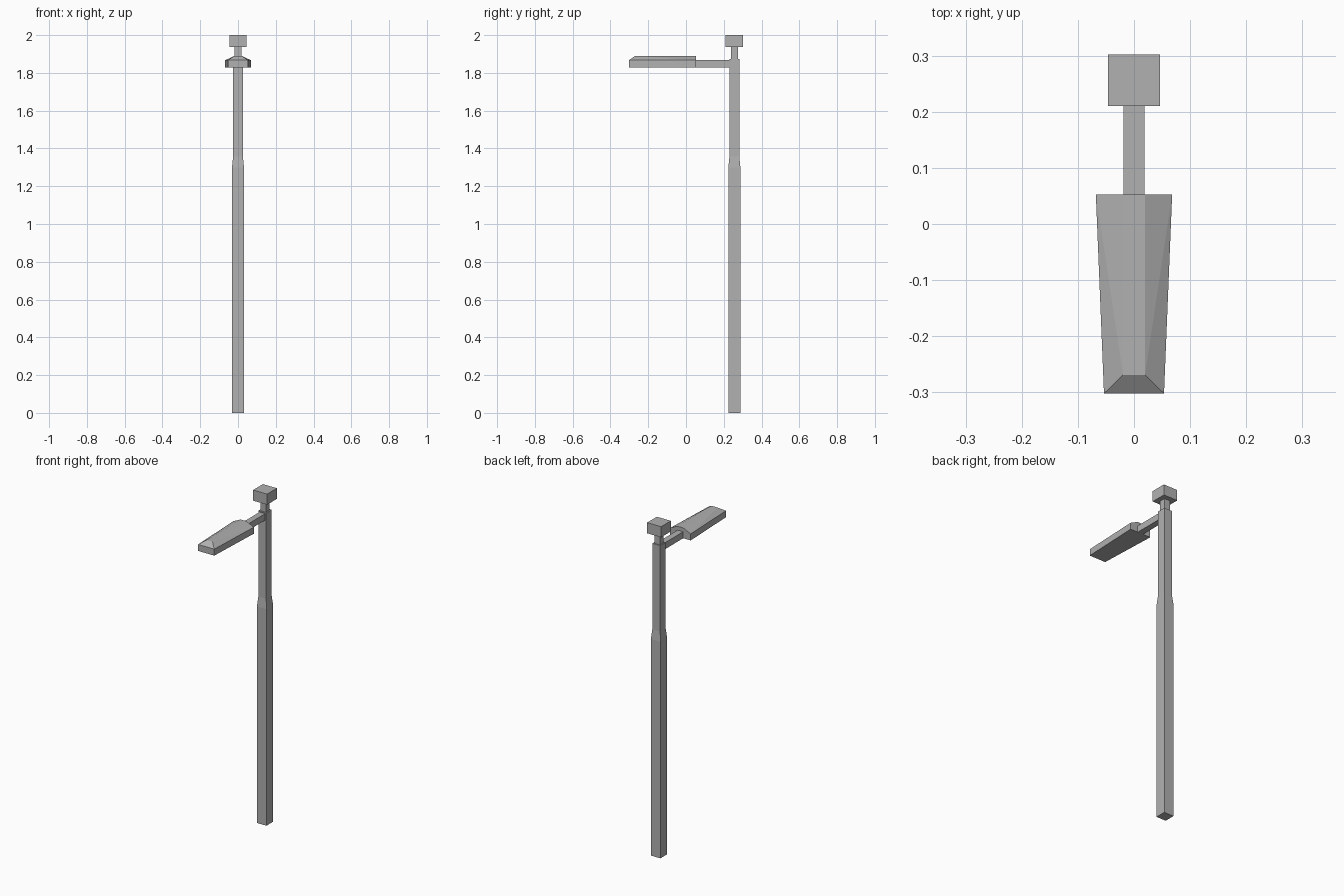
import bpy, bmesh

if "Cube" in bpy.data.objects:
    bpy.data.objects.remove(bpy.data.objects["Cube"])

POLE_Y = 0.2562

# Dark grey metal
metal = bpy.data.materials.new("dark_grey_metal")
metal.diffuse_color = (0.44, 0.44, 0.44, 1)
metal.use_nodes = True
metal.node_tree.nodes["Principled BSDF"].inputs["Base Color"].default_value = metal.diffuse_color


def make_object(name, verts, faces):
    mesh = bpy.data.meshes.new(name)
    mesh.from_pydata(verts, [], faces)
    bm = bmesh.new()
    bm.from_mesh(mesh)
    bmesh.ops.recalc_face_normals(bm, faces=bm.faces)
    bm.to_mesh(mesh)
    bm.free()
    mesh.materials.append(metal)
    obj = bpy.data.objects.new(name, mesh)
    bpy.context.collection.objects.link(obj)
    return obj


def square_column(name, sections, y=POLE_Y):
    """Loft square rings given as (half width, height)."""
    verts, faces = [], []
    for h, z in sections:
        verts += [(-h, y - h, z), (h, y - h, z), (h, y + h, z), (-h, y + h, z)]
    for s in range(len(sections) - 1):
        for i in range(4):
            j = (i + 1) % 4
            faces.append((4*s + i, 4*s + j, 4*s + 4 + j, 4*s + 4 + i))
    n = len(verts)
    faces += [(3, 2, 1, 0), (n - 4, n - 3, n - 2, n - 1)]
    return make_object(name, verts, faces)


def box(name, x, y0, y1, z0, z1):
    bpy.ops.mesh.primitive_cube_add(size=1, location=(0, (y0 + y1) / 2, (z0 + z1) / 2))
    obj = bpy.context.object
    obj.name = name
    obj.scale = (2 * x, y1 - y0, z1 - z0)
    obj.data.materials.append(metal)
    return obj


# Stepped pole, thinner in its upper part
square_column("pole", [(0.0318, 0), (0.0318, 1.30), (0.026, 1.358), (0.026, 1.873)])

# Sensor on a short stem at the top
square_column("sensor_stem", [(0.0185, 1.873), (0.0185, 1.938)])
square_column("sensor_box", [(0.0462, 1.936), (0.0462, 2.0)])

# Arm from pole to lamp
box("arm", 0.0185, 0.053, POLE_Y - 0.026, 1.828, 1.867)

# Lamp head: tapered tray with a sloped lid
yf, yb, yt = -0.302, 0.053, -0.269
plan = [(-0.0535, yf), (0.0535, yf), (0.068, yb), (-0.068, yb)]
ridge = [(-0.0195, yt), (0.0195, yt), (0.0195, yb), (-0.0195, yb)]
verts = [(x, y, 1.828) for x, y in plan]
verts += [(x, y, 1.867) for x, y in plan]
verts += [(x, y, 1.89) for x, y in ridge]
faces = [(3, 2, 1, 0), (8, 9, 10, 11)]
faces += [(i, (i + 1) % 4, 4 + (i + 1) % 4, 4 + i) for i in range(4)]
faces += [(4, 5, 9, 8), (6, 7, 11, 10)]
# Lid sides fold along the diagonal
faces += [(5, 6, 9), (6, 10, 9), (4, 8, 7), (7, 8, 11)]
make_object("lamp_head", verts, faces)
